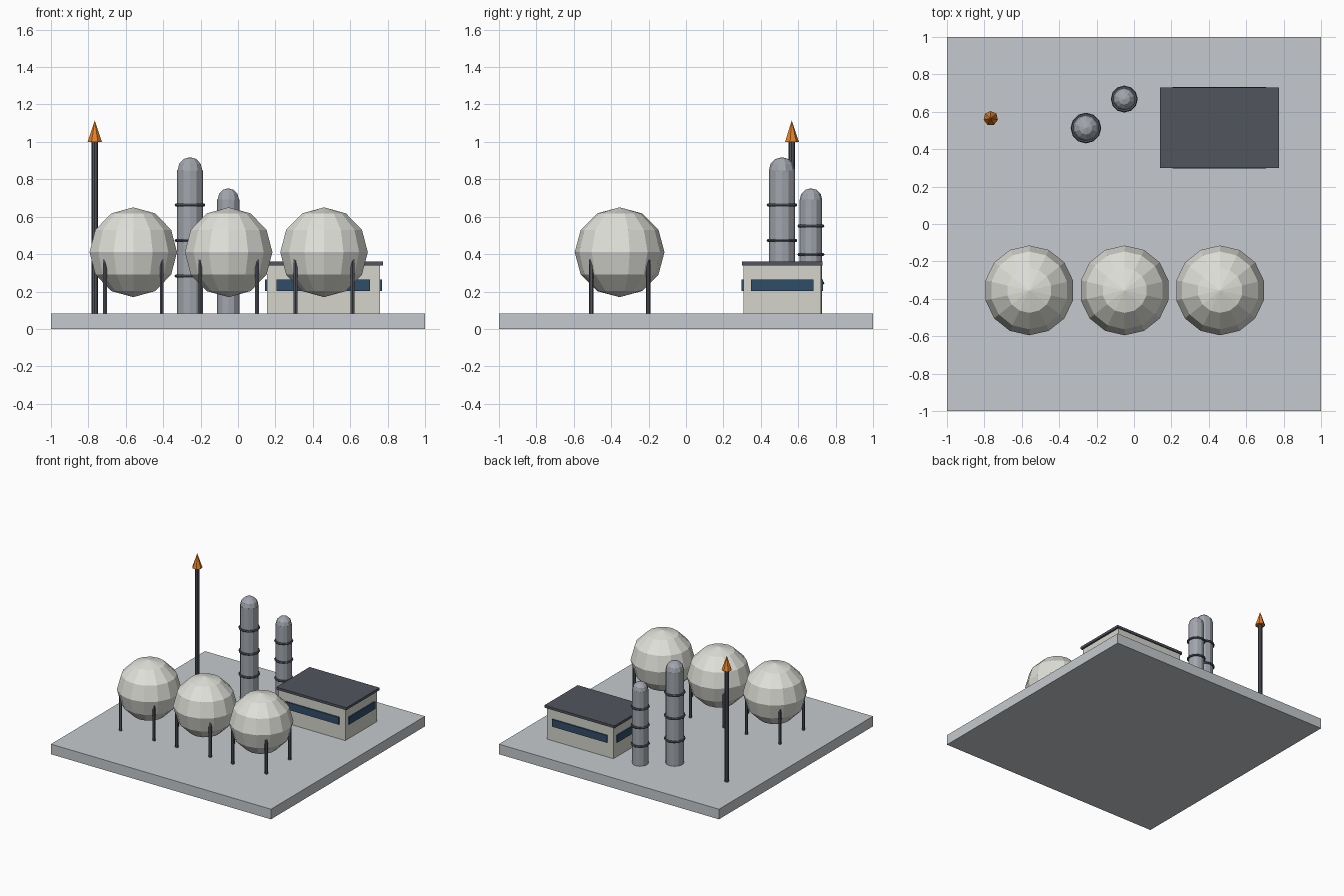
import bpy
from math import radians, sin, cos

if "Cube" in bpy.data.objects:
    bpy.data.objects.remove(bpy.data.objects["Cube"])

BASE = 0.083  # top of the ground slab


def mat(name, r, g, b):
    m = bpy.data.materials.new(name)
    m.diffuse_color = (r, g, b, 1)
    m.use_nodes = True
    m.node_tree.nodes["Principled BSDF"].inputs["Base Color"].default_value = m.diffuse_color
    return m


CONCRETE = mat("concrete", 0.56, 0.59, 0.62)
TANK = mat("tank_paint", 0.75, 0.75, 0.70)
STEEL = mat("steel", 0.36, 0.38, 0.42)
DARK = mat("dark_metal", 0.085, 0.09, 0.11)
WALL = mat("wall", 0.66, 0.66, 0.60)
GLASS = mat("glass", 0.03, 0.075, 0.14)
FLAME = mat("flame", 0.80, 0.22, 0.02)


def finish(name, m):
    o = bpy.context.object
    o.name = name
    o.data.materials.append(m)
    return o


def box(name, center, size, m):
    bpy.ops.mesh.primitive_cube_add(size=1, location=center)
    o = finish(name, m)
    o.scale = size
    return o


def tube(name, x, y, z0, z1, r, sides, m, r_top=None):
    bpy.ops.mesh.primitive_cone_add(vertices=sides, radius1=r,
                                    radius2=r if r_top is None else r_top,
                                    depth=z1 - z0, location=(x, y, (z0 + z1) / 2))
    return finish(name, m)


def ball(name, x, y, z, r, segments, m):
    bpy.ops.mesh.primitive_uv_sphere_add(segments=segments, ring_count=6,
                                         radius=r, location=(x, y, z))
    return finish(name, m)


# Ground slab
box("ground_slab", (0, 0, BASE / 2), (2, 2, BASE), CONCRETE)

# Spherical storage tanks, each on four legs
for i, x in enumerate((-0.56, -0.05, 0.46), 1):
    ball(f"sphere_tank_{i}", x, -0.355, 0.41, 0.24, 14, TANK)
    for k in range(4):
        a = radians(45 + 90 * k)
        tube(f"tank_{i}_leg_{k + 1}", x + 0.215 * cos(a), -0.355 + 0.215 * sin(a),
             BASE, 0.40, 0.012, 6, DARK)


# Distillation columns with domed tops and three hoops
def column(name, x, y, r, top, hoops):
    tube(name + "_shell", x, y, BASE, top, r, 12, STEEL)
    ball(name + "_dome", x, y, top, r, 10, STEEL)
    for k, z in enumerate(hoops, 1):
        bpy.ops.mesh.primitive_torus_add(major_segments=12, minor_segments=6,
                                         major_radius=r + 0.003, minor_radius=0.009,
                                         location=(x, y, z))
        finish(f"{name}_hoop_{k}", DARK)


column("tall_column", -0.257, 0.513, 0.07, 0.848, (0.283, 0.473, 0.663))
column("short_column", -0.052, 0.668, 0.06, 0.692, (0.245, 0.398, 0.55))

# Control building with flat roof and a window strip on every side
bx, by, hx, hy = 0.457, 0.515, 0.303, 0.207
box("building_walls", (bx, by, (BASE + 0.342) / 2), (2 * hx, 2 * hy, 0.342 - BASE), WALL)
box("building_roof", (bx, by, 0.35), (0.636, 0.432, 0.02), DARK)
for side, s in (("a", -1), ("b", 1)):
    box(f"long_window_{side}", (bx, by + s * hy, 0.233), (0.50, 0.02, 0.06), GLASS)
    box(f"end_window_{side}", (bx + s * hx, by, 0.233), (0.02, 0.335, 0.06), GLASS)

# Flare stack and flame
tube("flare_pole", -0.766, 0.565, BASE, 1.005, 0.017, 8, DARK)
tube("flare_flame", -0.766, 0.565, 1.0, 1.115, 0.039, 7, FLAME, 0)
